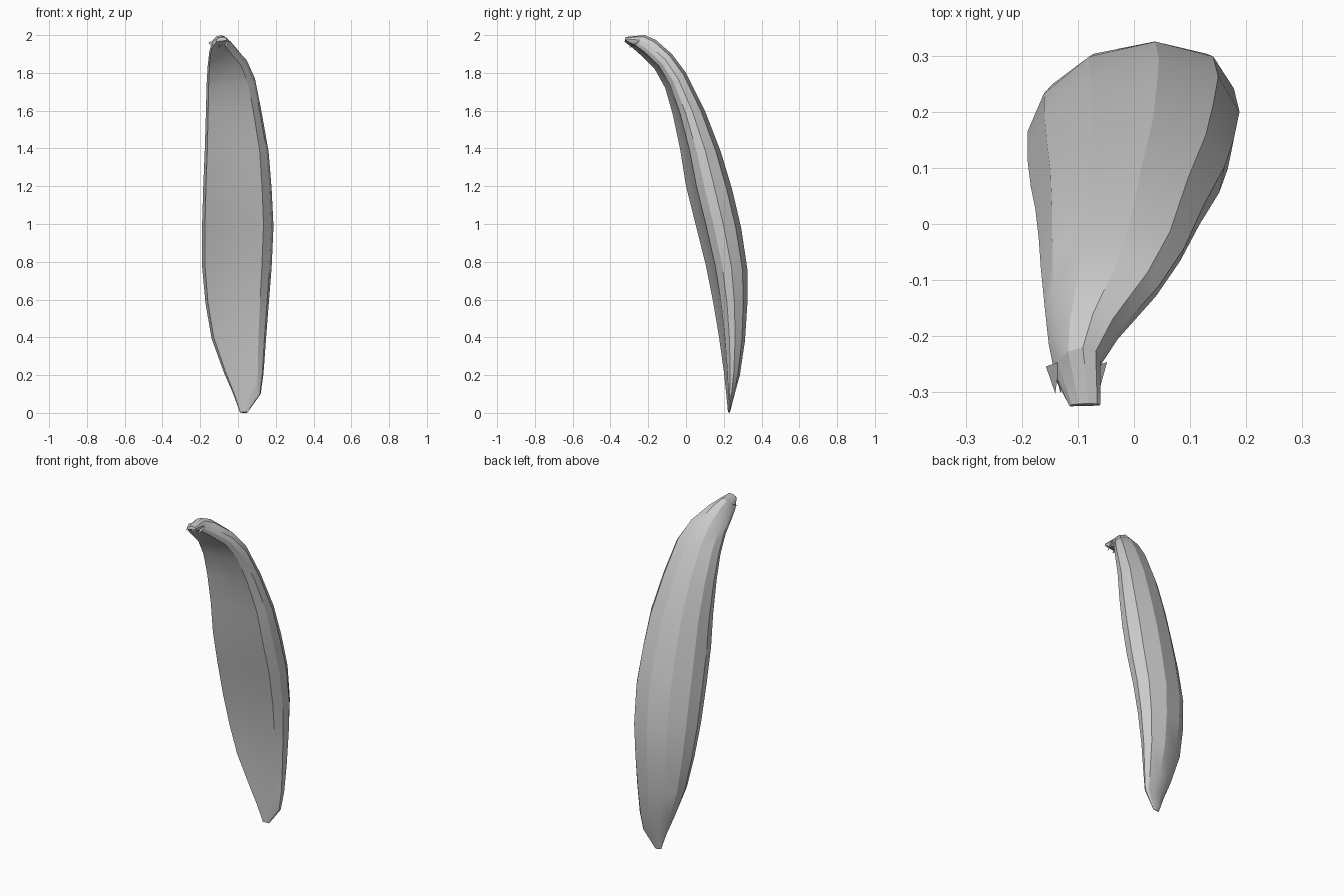
import bpy, bmesh, math, random
from mathutils import Vector

random.seed(4)

# Cross-section: u runs left to right, v runs front to back
SECTION = [(0.04, 0.0), (0.25, 0.10), (0.55, 0.18), (0.86, 0.23), (0.97, 0.40),
           (1.0, 0.62), (0.90, 0.88), (0.62, 1.0), (0.30, 0.88), (0.08, 0.58), (0.0, 0.27)]

# Rings: front y, front z, back y, back z, left x, right x
RINGS = [(0.222, 0.005, 0.232, 0.0, 0.01, 0.05),
         (0.213, 0.10, 0.258, 0.10, -0.025, 0.12),
         (0.20, 0.22, 0.285, 0.20, -0.075, 0.135),
         (0.175, 0.40, 0.312, 0.38, -0.14, 0.148),
         (0.145, 0.58, 0.325, 0.58, -0.172, 0.163),
         (0.105, 0.78, 0.325, 0.76, -0.19, 0.178),
         (0.05, 1.00, 0.292, 0.98, -0.19, 0.188),
         (0.0, 1.20, 0.245, 1.18, -0.184, 0.178),
         (-0.03, 1.39, 0.185, 1.38, -0.176, 0.162),
         (-0.07, 1.58, 0.10, 1.60, -0.17, 0.125),
         (-0.11, 1.72, 0.0, 1.80, -0.166, 0.09),
         (-0.165, 1.82, -0.075, 1.90, -0.16, 0.045),
         (-0.235, 1.89, -0.16, 1.975, -0.152, -0.025),
         (-0.28, 1.93, -0.22, 2.0, -0.142, -0.06),
         (-0.325, 1.965, -0.32, 1.99, -0.115, -0.06)]


def make_object(name, bm):
    bmesh.ops.recalc_face_normals(bm, faces=bm.faces)
    mesh = bpy.data.meshes.new(name)
    bm.to_mesh(mesh)
    bm.free()
    obj = bpy.data.objects.new(name, mesh)
    bpy.context.collection.objects.link(obj)
    return obj


# Curved body lofted through the rings
bm = bmesh.new()
loops = []
for yf, zf, yb, zb, xl, xr in RINGS:
    loops.append([bm.verts.new((xl + (xr - xl) * u,
                                yf + (yb - yf) * v,
                                zf + (zb - zf) * v)) for u, v in SECTION])
n = len(SECTION)
for a, b in zip(loops, loops[1:]):
    for i in range(n):
        j = (i + 1) % n
        bm.faces.new((a[i], a[j], b[j], b[i]))
bm.faces.new(loops[0])
bm.faces.new(loops[-1])
bmesh.ops.triangulate(bm, faces=bm.faces)
body = make_object("curved_body", bm)
bpy.context.view_layer.objects.active = body
body.select_set(True)
bpy.ops.object.shade_smooth_by_angle(angle=math.radians(20))

# Small frayed slivers around the hooked tip
bm = bmesh.new()
for k in range(7):
    t = k / 6
    base = Vector((-0.145 + 0.085 * t, -0.25, 1.965))
    side = Vector((0.012, 0.004, 0.004))
    end = base + Vector((0.01 * random.uniform(-1, 1) + 0.02 * (0.5 - t),
                         -0.05 - 0.022 * random.random(), random.uniform(-0.05, 0.01)))
    bm.faces.new([bm.verts.new(p) for p in (base - side, base + side, end)])
make_object("frayed_tip", bm)
